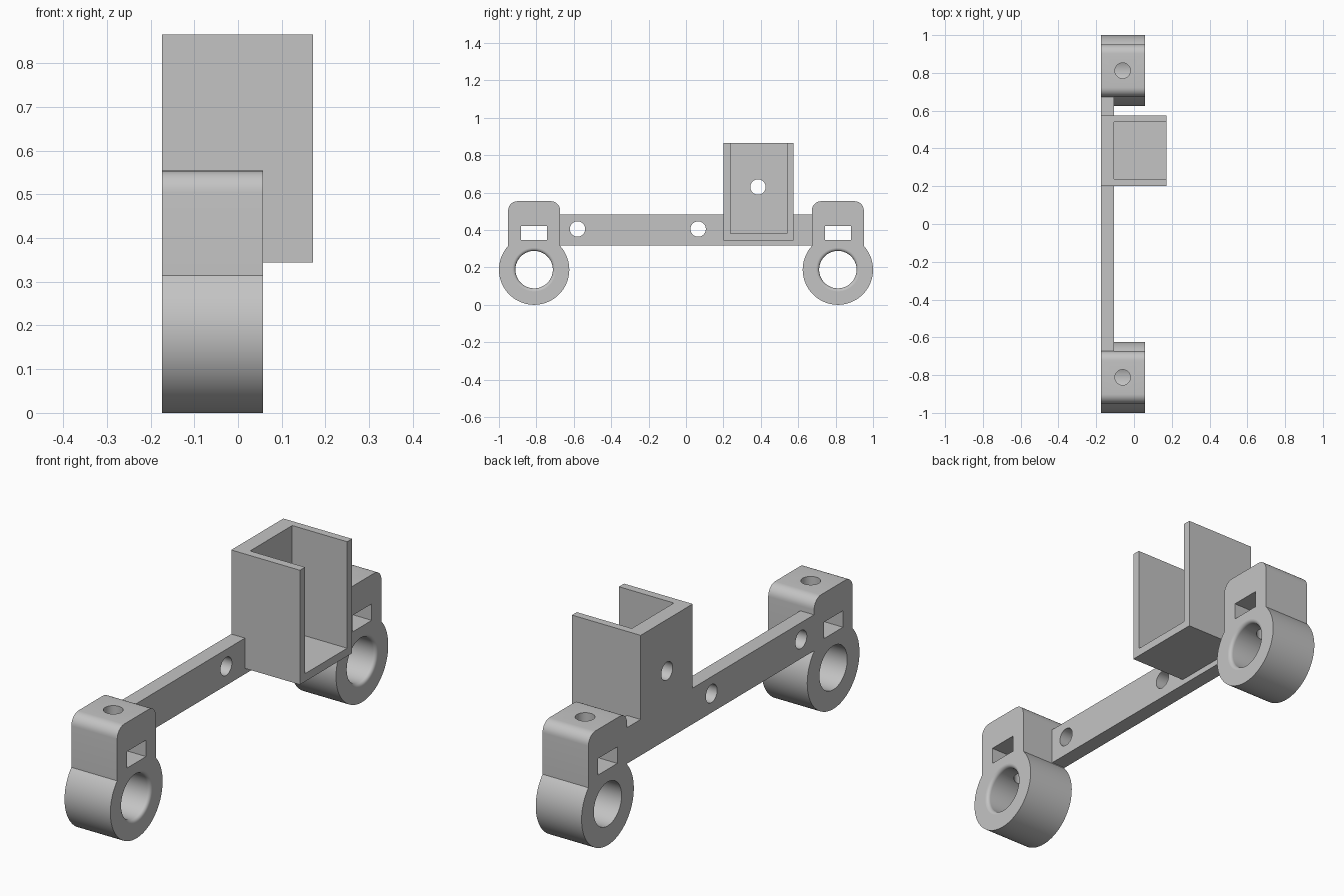
import bpy, bmesh
from math import sin, cos, pi, acos, radians
from mathutils import Matrix

default = bpy.data.objects.get("Cube")
if default:
    bpy.data.objects.remove(default, do_unlink=True)

grey = bpy.data.materials.new("plain grey")
grey.use_nodes = True
grey.diffuse_color = (0.55, 0.55, 0.55, 1)
grey.node_tree.nodes["Principled BSDF"].inputs["Base Color"].default_value = grey.diffuse_color

BACK = -0.174          # shared rear plane of every part
PLATE = -0.105         # front of the bar and the holder wall
CLAMP_FRONT = 0.057
HOLDER_FRONT = 0.172


def make_object(name, bm):
    bmesh.ops.recalc_face_normals(bm, faces=bm.faces)
    mesh = bpy.data.meshes.new(name)
    bm.to_mesh(mesh)
    bm.free()
    mesh.materials.append(grey)
    obj = bpy.data.objects.new(name, mesh)
    bpy.context.collection.objects.link(obj)
    return obj


def extrude_x(name, outline, x0, x1):
    """Extrude a (y, z) outline along x."""
    bm = bmesh.new()
    face = bm.faces.new([bm.verts.new((x0, y, z)) for y, z in outline])
    new = bmesh.ops.extrude_face_region(bm, geom=[face])["geom"]
    bmesh.ops.translate(bm, vec=(x1 - x0, 0, 0),
                        verts=[v for v in new if isinstance(v, bmesh.types.BMVert)])
    return make_object(name, bm)


def box(name, x, y, z):
    return extrude_x(name, [(y[0], z[0]), (y[1], z[0]), (y[1], z[1]), (y[0], z[1])], *x)


def rod(name, centre, radius, length, axis):
    bm = bmesh.new()
    turn = Matrix.Rotation(pi / 2, 4, "Y") if axis == "X" else Matrix()
    bmesh.ops.create_cone(bm, cap_ends=True, segments=40, radius1=radius, radius2=radius,
                          depth=length, matrix=Matrix.Translation(centre) @ turn)
    return make_object(name, bm)


def lathe_x(name, profile, y, z, segments=72):
    """Spin (x, radius) points about an axis parallel to x."""
    bm = bmesh.new()
    rings = [[bm.verts.new((x, y + r * cos(2 * pi * i / segments), z + r * sin(2 * pi * i / segments)))
              for i in range(segments)] for x, r in profile]
    for a, b in zip(rings, rings[1:]):
        for i in range(segments):
            j = (i + 1) % segments
            bm.faces.new((a[i], a[j], b[j], b[i]))
    bm.faces.new(rings[0])
    bm.faces.new(rings[-1])
    return make_object(name, bm)


def boolean(obj, operation, tools):
    bpy.context.view_layer.objects.active = obj
    for tool in tools:
        mod = obj.modifiers.new(operation, "BOOLEAN")
        mod.operation, mod.solver, mod.object = operation, "EXACT", tool
        bpy.ops.object.modifier_apply(modifier=mod.name)
        bpy.data.objects.remove(tool, do_unlink=True)


def smooth(obj):
    bpy.ops.object.select_all(action="DESELECT")
    obj.select_set(True)
    bpy.context.view_layer.objects.active = obj
    bpy.ops.object.shade_smooth_by_angle(angle=radians(30))


def arc(cy, cz, r, start, end, steps):
    return [(cy + r * cos(start + (end - start) * i / steps),
             cz + r * sin(start + (end - start) * i / steps)) for i in range(steps + 1)]


# Bar and holder back wall share one flat plate
plate = extrude_x("bar_and_holder_wall",
                  [(-0.68, 0.318), (0.68, 0.318), (0.68, 0.482), (0.575, 0.482),
                   (0.575, 0.865), (0.2, 0.865), (0.2, 0.482), (-0.68, 0.482)], BACK, PLATE)
boolean(plate, "DIFFERENCE", [rod("screw_hole", (PLATE, y, z), 0.041, 0.4, "X")
                              for y, z in ((-0.58, 0.405), (0.065, 0.405), (0.385, 0.63))])
smooth(plate)

# Holder: U-shaped tray of two side walls and a floor, open at the top and +x side
extrude_x("holder_tray",
          [(0.2, 0.865), (0.2, 0.344), (0.575, 0.344), (0.575, 0.865),
           (0.54, 0.865), (0.54, 0.38), (0.237, 0.38), (0.237, 0.865)], PLATE, HOLDER_FRONT)

# Clamps: ring with a rounded block on top, one at each end
R, HALF, RING_Z, TOP, CORNER, BORE, FLARE = 0.188, 0.139, 0.188, 0.554, 0.05, 0.1, 0.016
join = acos(HALF / R)
for name, y in (("front_clamp", -0.812), ("back_clamp", 0.812)):
    outline = arc(y, RING_Z, R, pi - join, 2 * pi + join, 64)
    outline += arc(y + HALF - CORNER, TOP - CORNER, CORNER, 0, pi / 2, 8)
    outline += arc(y - HALF + CORNER, TOP - CORNER, CORNER, pi / 2, pi, 8)
    clamp = extrude_x(name, outline, BACK, CLAMP_FRONT)

    # Bore with a rounded lip on the +x face
    lip = [(CLAMP_FRONT - FLARE + FLARE * sin(t * pi / 12), BORE + FLARE * (1 - cos(t * pi / 12)))
           for t in range(7)]
    bore = lathe_x("bore", [(BACK - 0.1, BORE)] + lip + [(CLAMP_FRONT + 0.1, BORE + FLARE)], y, RING_Z)
    slot = box("nut_slot", (-0.4, 0.4), (y - 0.069, y + 0.069), (0.346, 0.421))
    screw = rod("set_screw_hole", (-0.06, y, 0.45), 0.041, 0.5, "Z")
    boolean(clamp, "DIFFERENCE", [bore, slot, screw])
    smooth(clamp)
